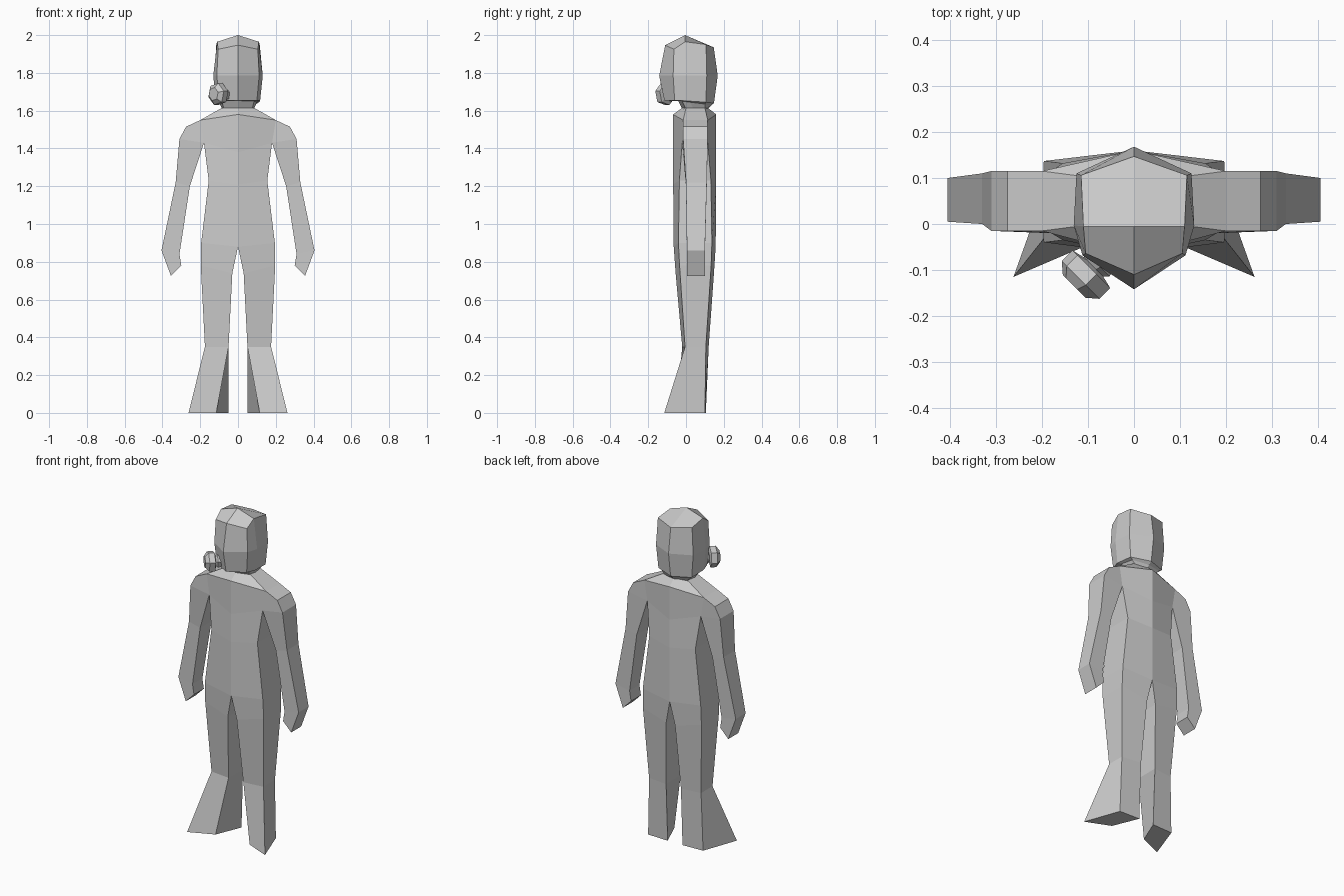
import bpy
import math
from mathutils import Vector

cube = bpy.data.objects.get("Cube")
if cube:
    bpy.data.objects.remove(cube, do_unlink=True)

grey = bpy.data.materials.new("plain grey")
grey.use_nodes = True
colour = (0.6, 0.6, 0.6, 1)
grey.diffuse_color = colour
grey.node_tree.nodes["Principled BSDF"].inputs["Base Color"].default_value = colour


def add_object(name, verts, faces, mirrored=False):
    mesh = bpy.data.meshes.new(name)
    mesh.from_pydata(verts, [], faces)
    mesh.materials.append(grey)
    obj = bpy.data.objects.new(name, mesh)
    bpy.context.collection.objects.link(obj)
    if mirrored:
        mod = obj.modifiers.new("mirror", "MIRROR")
        mod.merge_threshold = 0.0005
    return obj


def slab(name, points, panels, seams=()):
    """Front and back panels joined by side walls, mirrored across x.
    A point is (x, z, front y, back y) with an optional back x."""
    keys = list(points)
    n = len(keys)
    front = [(p[0], p[2], p[1]) for p in points.values()]
    back = [(p[-1] if len(p) > 4 else p[0], p[3], p[1]) for p in points.values()]
    loops = [[keys.index(k) for k in panel.split()] for panel in panels]
    faces = loops + [[i + n for i in reversed(l)] for l in loops]
    edges = {(a, b) for l in loops for a, b in zip(l, l[1:] + l[:1])}
    closed = [{keys.index(k) for k in s.split()} for s in seams]
    for a, b in sorted(edges):
        on_centre = front[a][0] == 0 and front[b][0] == 0
        if (b, a) not in edges and not on_centre and {a, b} not in closed:
            faces.append([b, a, a + n, b + n])
    return add_object(name, front + back, faces, True)


def loft(name, rings):
    """Skin a stack of equal rings, bottom to top, with both ends capped."""
    n = len(rings[0])
    faces = [list(reversed(range(n)))]
    for r in range(len(rings) - 1):
        for i in range(n):
            j = (i + 1) % n
            faces.append([r * n + i, r * n + j, (r + 1) * n + j, (r + 1) * n + i])
    faces.append([(len(rings) - 1) * n + i for i in range(n)])
    return add_object(name, [v for ring in rings for v in ring], faces)


# Landmarks shared between neighbouring parts
shoulder = (0.2, 1.55, -0.015, 0.115)
armpit = (0.18, 1.43, -0.02, 0.115)
hip = (0.195, 0.9, -0.04, 0.137)
crotch = (0, 0.88, -0.065, 0.157)
knee_out = (0.175, 0.35, -0.005, 0.105)
knee_in = (0.05, 0.35, -0.02, 0.12)
elbow_out = (0.33, 1.22, 0, 0.11)
elbow_in = (0.255, 1.2, 0, 0.11)
wrist_out = (0.405, 0.86, 0.005, 0.1)
wrist_in = (0.31, 0.84, 0.005, 0.1)

# Torso with a centre ridge on front and back
slab("torso", dict(
    nape=(0, 1.615, -0.02, 0.115), neck=(0.085, 1.615, 0, 0.1),
    collar=(0, 1.58, -0.068, 0.16), shoulder=shoulder, armpit=armpit,
    chest=(0, 1.38, -0.068, 0.16), waist=(0.155, 1.23, -0.035, 0.132),
    belly=(0, 1.21, -0.068, 0.16), hip=hip, crotch=crotch),
    ["collar shoulder neck nape", "chest armpit shoulder collar",
     "belly waist armpit chest", "crotch hip waist belly"],
    ["shoulder armpit", "crotch hip"])

# Arms and mitten hands
slab("arms", dict(
    shoulder=shoulder, cap=(0.275, 1.515, -0.015, 0.115),
    upper=(0.31, 1.45, -0.015, 0.115), armpit=armpit,
    elbow_out=elbow_out, elbow_in=elbow_in,
    wrist_out=wrist_out, wrist_in=wrist_in),
    ["armpit upper cap shoulder", "elbow_in elbow_out upper armpit",
     "wrist_in wrist_out elbow_out elbow_in"],
    ["shoulder armpit", "wrist_in wrist_out"])
slab("hands", dict(
    wrist_out=wrist_out, wrist_in=wrist_in,
    thumb=(0.3, 0.78, 0.005, 0.1), tip=(0.355, 0.725, 0.005, 0.1)),
    ["thumb tip wrist_out wrist_in"], ["wrist_in wrist_out"])

# Legs and flared, outward-turned feet
slab("legs", dict(
    crotch=crotch, hip=hip, thigh_in=(0.03, 0.74, -0.055, 0.148),
    thigh_out=(0.197, 0.78, -0.034, 0.133), knee_out=knee_out, knee_in=knee_in),
    ["thigh_in thigh_out hip crotch", "knee_in knee_out thigh_out thigh_in"],
    ["crotch hip", "knee_in knee_out"])
slab("feet", dict(
    knee_out=knee_out, knee_in=knee_in,
    toe_out=(0.262, 0, -0.115, 0.1, 0.185), toe_in=(0.115, 0, -0.052, 0.105, 0.05)),
    ["toe_in toe_out knee_out knee_in"], ["knee_in knee_out"])


# Faceted head: each ring runs front, cheek, temple, rear side, back and round
def head_ring(front, cheek, temple, rear, back):
    half = [cheek, temple, rear]
    return ([(0, *front)] + half + [(0, *back)]
            + [(-x, y, z) for x, y, z in reversed(half)])


head_rings = [
    head_ring((-0.02, 1.61), (0.075, 0, 1.61), (0.085, 0.04, 1.61),
              (0.075, 0.1, 1.61), (0.115, 1.61)),
    head_ring((-0.04, 1.65), (0.085, -0.02, 1.65), (0.1, 0.02, 1.645),
              (0.095, 0.1, 1.635), (0.13, 1.625)),
    head_ring((-0.115, 1.655), (0.1, -0.06, 1.655), (0.117, -0.003, 1.652),
              (0.112, 0.105, 1.645), (0.148, 1.64)),
    head_ring((-0.142, 1.785), (0.112, -0.068, 1.785), (0.131, -0.003, 1.785),
              (0.125, 0.11, 1.785), (0.168, 1.785)),
    head_ring((-0.11, 1.947), (0.105, -0.064, 1.925), (0.11, -0.005, 1.965),
              (0.115, 0.106, 1.95), (0.147, 1.935)),
]
head = loft("head", head_rings[:-1] + [head_rings[-1]])

# Crown closes the head with a cross ridge
top = head_rings[-1]
crown = top + [(0, -0.005, 2.0)]
add_object("crown", crown, [[0, 1, 2, 8], [8, 2, 3, 4], [8, 4, 5, 6], [0, 8, 6, 7]])

# Breathing mouthpiece: a six-sided turned shape pointing out to one side
axis = Vector((1, 1, 0)).normalized()
across = Vector((1, -1, 0)).normalized()
centre = across * 0.004 + Vector((0, 0, 1.688))
profile = [(-0.188, 0.036), (-0.168, 0.06), (-0.135, 0.06),
           (-0.128, 0.03), (-0.118, 0.04), (-0.098, 0.036)]
loft("mouthpiece", [
    [centre + axis * s + (across * math.cos(a) + Vector((0, 0, 1)) * math.sin(a)) * r
     for a in [math.tau * (i + 0.25) / 6 for i in range(6)]]
    for s, r in profile])
